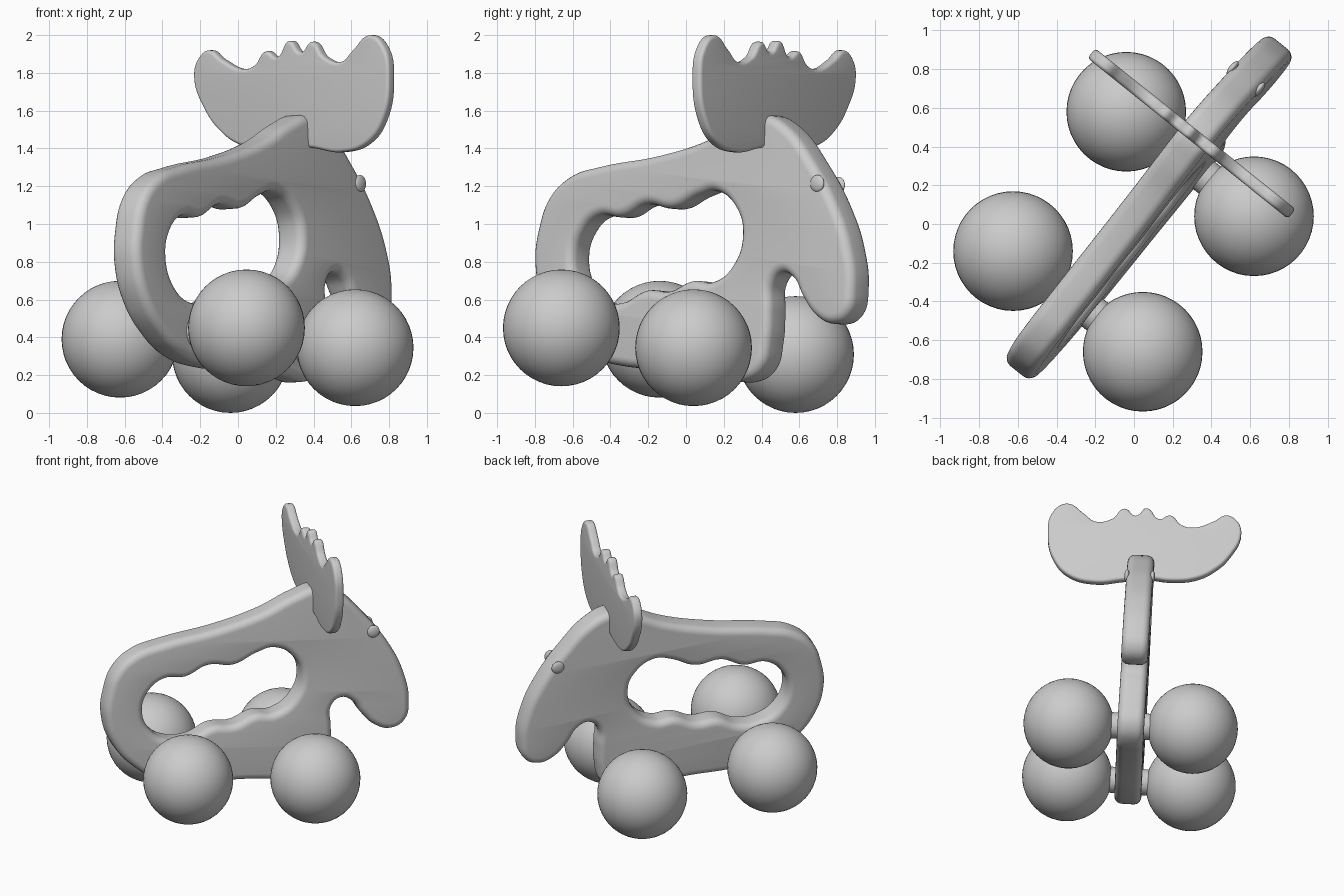
import bpy, bmesh, math
from mathutils import Vector, Matrix

if "Cube" in bpy.data.objects:
    bpy.data.objects.remove(bpy.data.objects["Cube"])

# toy frame: forward, up and side axes (toy stands turned and slightly tilted)
O = Vector((0.0, -0.045, 0.374))
F = Vector((0.627, 0.774, -0.098)).normalized()
R = Vector((0.778, -0.625, 0.055))
R = (R - F * R.dot(F)).normalized()
U = R.cross(F)


def frame(x, y, z, origin):
    m = Matrix((x, y, z)).transposed().to_4x4()
    m.translation = origin
    return m


TOY = frame(F, U, R, O)


def mid(y, z):
    """Point of the toy's middle plane seen at (y, z) from the right."""
    d = Vector((0, y, z)) - O
    d.x = -(R.y * d.y + R.z * d.z) / R.x
    return O + d


def local(pts):
    return [((mid(*p) - O).dot(F), (mid(*p) - O).dot(U)) for p in pts]


def finish(ob):
    bpy.ops.object.select_all(action='DESELECT')
    ob.select_set(True)
    bpy.context.view_layer.objects.active = ob
    bpy.ops.object.shade_smooth_by_angle(angle=math.radians(50))


def plate(name, loops, half, bevel, matrix):
    """Rounded slab from closed smooth outlines; inner loops become holes."""
    cu = bpy.data.curves.new(name + "_outline", 'CURVE')
    cu.dimensions = '2D'
    cu.fill_mode = 'BOTH'
    cu.extrude = half - bevel
    cu.bevel_depth = bevel
    cu.bevel_resolution = 4
    cu.offset = -bevel
    cu.resolution_u = 7
    for pts in loops:
        s = cu.splines.new('BEZIER')
        s.bezier_points.add(len(pts) - 1)
        s.use_cyclic_u = True
        for bp, p in zip(s.bezier_points, pts):
            bp.co = (p[0], p[1], 0)
            bp.handle_left_type = bp.handle_right_type = 'AUTO'
    tmp = bpy.data.objects.new(name + "_curve", cu)
    bpy.context.collection.objects.link(tmp)
    dg = bpy.context.evaluated_depsgraph_get()
    me = bpy.data.meshes.new_from_object(tmp.evaluated_get(dg))
    bpy.data.objects.remove(tmp)
    bm = bmesh.new()
    bm.from_mesh(me)
    bmesh.ops.remove_doubles(bm, verts=bm.verts, dist=0.0005)
    bmesh.ops.recalc_face_normals(bm, faces=bm.faces)
    bm.to_mesh(me)
    bm.free()
    ob = bpy.data.objects.new(name, me)
    ob.matrix_world = matrix
    bpy.context.collection.objects.link(ob)
    finish(ob)


# body with head, jaw and front leg, plus the finger-grip opening
outline = [(-0.76, 0.8), (-0.74, 0.97), (-0.68, 1.14), (-0.57, 1.25), (-0.42, 1.3),
           (-0.1, 1.36), (0.15, 1.44), (0.33, 1.535), (0.46, 1.575), (0.58, 1.51),
           (0.72, 1.32), (0.84, 1.09), (0.91, 0.87), (0.93, 0.66), (0.9, 0.52),
           (0.82, 0.47), (0.73, 0.51), (0.66, 0.61), (0.61, 0.71), (0.55, 0.74),
           (0.495, 0.68), (0.49, 0.55), (0.48, 0.38), (0.44, 0.23), (0.34, 0.165),
           (0.2, 0.19), (0, 0.225), (-0.3, 0.245), (-0.48, 0.3), (-0.61, 0.41),
           (-0.72, 0.59)]
grip = [(-0.55, 0.82), (-0.51, 0.67), (-0.42, 0.59), (-0.3, 0.58), (-0.17, 0.645),
        (-0.05, 0.64), (0.07, 0.695), (0.18, 0.69), (0.29, 0.78), (0.34, 0.95),
        (0.3, 1.09), (0.2, 1.17), (0.11, 1.15), (-0.03, 1.08), (-0.17, 1.1),
        (-0.3, 1.035), (-0.42, 1.04), (-0.51, 0.96)]
plate("body", [local(outline), local(grip)], 0.092, 0.05, TOY)

# antler plate, drawn as seen from the front
antler = [(-0.22, 1.78), (-0.195, 1.88), (-0.14, 1.92), (-0.07, 1.87), (0.04, 1.82),
          (0.1, 1.84), (0.16, 1.915), (0.22, 1.885), (0.285, 1.97), (0.345, 1.91),
          (0.405, 1.965), (0.47, 1.885), (0.56, 1.86), (0.62, 1.92), (0.71, 2.0),
          (0.785, 1.94), (0.815, 1.76), (0.78, 1.55), (0.7, 1.43), (0.56, 1.38),
          (0.42, 1.4), (0.3, 1.42), (0.15, 1.4), (0.02, 1.42), (-0.08, 1.49),
          (-0.16, 1.6)]
A = Vector((0.78, -0.626, 0)).normalized()
Z = Vector((0, 0, 1))
plate("antlers", [[((x - 0.3) / A.x, z - 1.7) for x, z in antler]], 0.032, 0.02,
      frame(A, Z, A.cross(Z), Vector((0.3, 0.465, 1.7))))

# ball wheels and the axles joining them
wheels = {"rear": (Vector((-0.625, -0.14, 0.39)), Vector((0.045, -0.66, 0.45))),
          "front": (Vector((-0.04, 0.58, 0.309)), Vector((0.62, 0.04, 0.345)))}
for name, ends in wheels.items():
    for side, c in zip(("left", "right"), ends):
        bpy.ops.mesh.primitive_uv_sphere_add(segments=48, ring_count=24,
                                             radius=0.309, location=c)
        ob = bpy.context.object
        ob.name = f"{name}_wheel_{side}"
        finish(ob)
    d = ends[1] - ends[0]
    bpy.ops.mesh.primitive_cylinder_add(vertices=32, radius=0.09, depth=d.length,
                                        location=(ends[0] + ends[1]) / 2,
                                        rotation=d.to_track_quat('Z', 'Y').to_euler())
    bpy.context.object.name = f"{name}_axle"
    finish(bpy.context.object)

# small raised eyes on both cheeks
for side, s in (("left", -1), ("right", 1)):
    bpy.ops.mesh.primitive_uv_sphere_add(segments=24, ring_count=12, radius=0.045)
    ob = bpy.context.object
    ob.name = f"eye_{side}"
    m = TOY.copy()
    m.translation = mid(0.75, 1.21) + R * 0.088 * s
    ob.matrix_world = m @ Matrix.Diagonal((1, 1, 0.4, 1))
    finish(ob)
